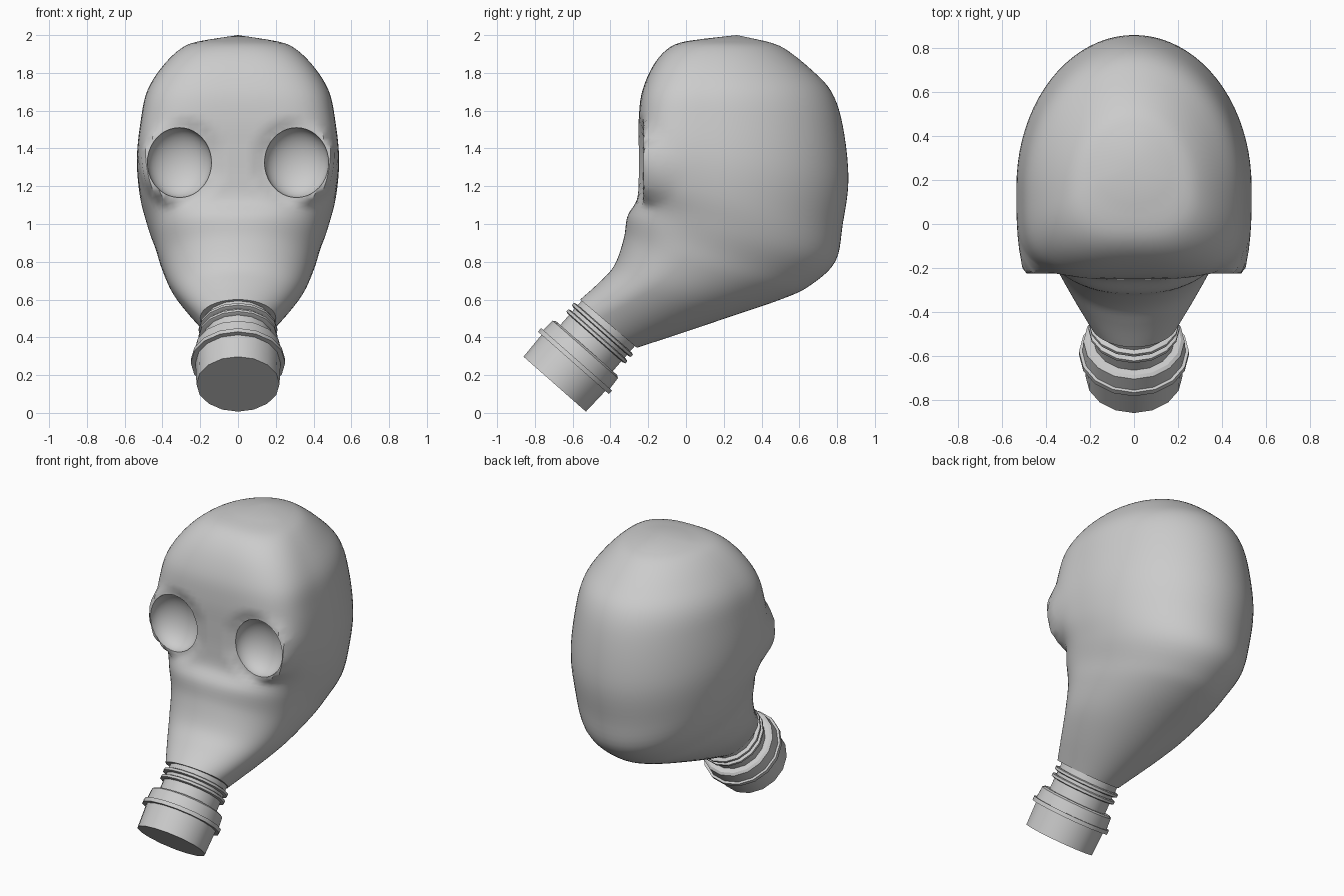
import bpy, bmesh, math
from mathutils import Vector, Matrix

if "Cube" in bpy.data.objects:
    bpy.data.objects.remove(bpy.data.objects["Cube"])

rubber = bpy.data.materials.new("grey_rubber")
rubber.use_nodes = True
GREY = (0.6, 0.6, 0.6, 1)
rubber.diffuse_color = GREY
rubber.node_tree.nodes["Principled BSDF"].inputs["Base Color"].default_value = GREY


def finish(bm, name, angle):
    bmesh.ops.recalc_face_normals(bm, faces=bm.faces)
    mesh = bpy.data.meshes.new(name)
    bm.to_mesh(mesh)
    bm.free()
    mesh.materials.append(rubber)
    obj = bpy.data.objects.new(name, mesh)
    bpy.context.collection.objects.link(obj)
    smooth(obj, angle)
    return obj


def smooth(obj, angle):
    bpy.ops.object.select_all(action='DESELECT')
    obj.select_set(True)
    bpy.context.view_layer.objects.active = obj
    bpy.ops.object.shade_smooth_by_angle(angle=math.radians(angle))


def bridge(bm, lower, upper):
    n = len(lower)
    for i in range(n):
        j = (i + 1) % n
        bm.faces.new((lower[i], lower[j], upper[j], upper[i]))


# Hood sections: front y, front z, back y, back z, half width, front squareness
SECTIONS = [Vector(s) for s in (
    (-.56, .60, -.26, .345, .20, 2),
    (-.46, .69, 0, .43, .29, 2),
    (-.38, .78, .25, .515, .36, 2.1),
    (-.33, .92, .5, .60, .41, 2.2),
    (-.31, 1.04, .65, .67, .44, 2.5),
    (-.26, 1.13, .79, .80, .48, 3),
    (-.25, 1.25, .83, 1, .52, 4),
    (-.25, 1.4, .86, 1.24, .535, 4.5),
    (-.25, 1.56, .83, 1.52, .515, 4),
    (-.23, 1.71, .77, 1.7, .48, 3.5),
    (-.16, 1.86, .66, 1.82, .39, 3),
    (-.06, 1.95, .52, 1.93, .28, 2.6),
    (.09, 1.98, .42, 1.968, .16, 2))]
EYE = Vector((.31, -.225, 1.325))
EYE_W, EYE_H = .17, .185


def refine(rows, steps):
    """Smooth interpolation between the sections."""
    out = []
    for i in range(len(rows) - 1):
        a, b, c, d = (rows[min(max(i + k, 0), len(rows) - 1)] for k in (-1, 0, 1, 2))
        for s in range(steps):
            t = s / steps
            out.append(b + (c - a) * (t / 2) + (a * 2 - b * 5 + c * 4 - d) * (t * t / 2)
                       + (b * 3 - a - c * 3 + d) * (t ** 3 / 2))
    return out + [rows[-1]]


def raise_eye_rim(p):
    """Pull the face out to a flat rim around each eye socket."""
    if p.y > .05:
        return p
    d = math.hypot((abs(p.x) - EYE.x) / EYE_W, (p.z - EYE.z) / EYE_H)
    w = min(max((1.34 - d) / .26, 0), 1)
    w = w * w * (3 - 2 * w)
    p.y += (EYE.y - p.y) * w
    return p


def section_ring(bm, row, count=80):
    fy, fz, by, bz, half, square = row
    ring = []
    for i in range(count):
        a = math.tau * i / count
        s, c = math.sin(a), math.cos(a)
        n = square if c > 0 else 2
        r = (abs(s) ** n + abs(c) ** n) ** (-1 / n)
        v = .38 - r * c * (.38 if c > 0 else .62)
        p = Vector((half * r * s, fy + (by - fy) * v, fz + (bz - fz) * v))
        ring.append(bm.verts.new(raise_eye_rim(p)))
    return ring


# Hood
bm = bmesh.new()
rings = [section_ring(bm, row) for row in refine(SECTIONS, 5)]
for low, high in zip(rings, rings[1:]):
    bridge(bm, low, high)
bm.faces.new(rings[0])
crown = bm.verts.new((0, .27, 2))
for a, b in zip(rings[-1], rings[-1][1:] + rings[-1][:1]):
    bm.faces.new((a, b, crown))
hood = finish(bm, "hood", 40)

# Hollow eye sockets
for side in (-1, 1):
    bm = bmesh.new()
    place = (Matrix.Translation((side * EYE.x, EYE.y, EYE.z))
             @ Matrix.Diagonal((EYE_W, .12, EYE_H, 1)))
    bmesh.ops.create_uvsphere(bm, u_segments=32, v_segments=20, radius=1, matrix=place)
    cutter = finish(bm, "eye_socket_cutter", 60)
    cutter.hide_render = True
    cut = hood.modifiers.new("eye_socket", 'BOOLEAN')
    cut.operation = 'DIFFERENCE'
    cut.solver = 'EXACT'
    cut.object = cutter
    bpy.context.view_layer.objects.active = hood
    bpy.ops.object.modifier_apply(modifier=cut.name)
    bpy.data.objects.remove(cutter)
smooth(hood, 40)


# Filter parts are turned around the tilted snout axis
AXIS = Vector((0, .66, .75)).normalized()
TIP = Vector((0, -.695, .152))
SIDES = 16


def turned_part(name, profile):
    bm = bmesh.new()
    turn = AXIS.to_track_quat('Z', 'Y').to_matrix().to_4x4()
    rings = []
    for along, radius in profile:
        ring = []
        for i in range(SIDES):
            a = math.tau * i / SIDES
            p = Vector((radius * math.cos(a), radius * math.sin(a), along))
            ring.append(bm.verts.new(TIP + turn @ p))
        rings.append(ring)
    for low, high in zip(rings, rings[1:]):
        bridge(bm, low, high)
    bm.faces.new(rings[0])
    bm.faces.new(rings[-1])
    return finish(bm, name, 30)


turned_part("filter_canister", [(0, .22), (.15, .225), (.15, .25), (.175, .25),
                                (.175, .235), (.245, .23), (.255, .215)])
turned_part("filter_neck", [(.24, .185), (.45, .185)])
for name, start in (("lower_clamp_ring", .325), ("upper_clamp_ring", .37)):
    turned_part(name, [(start, .195), (start + .005, .208),
                       (start + .02, .208), (start + .025, .195)])
